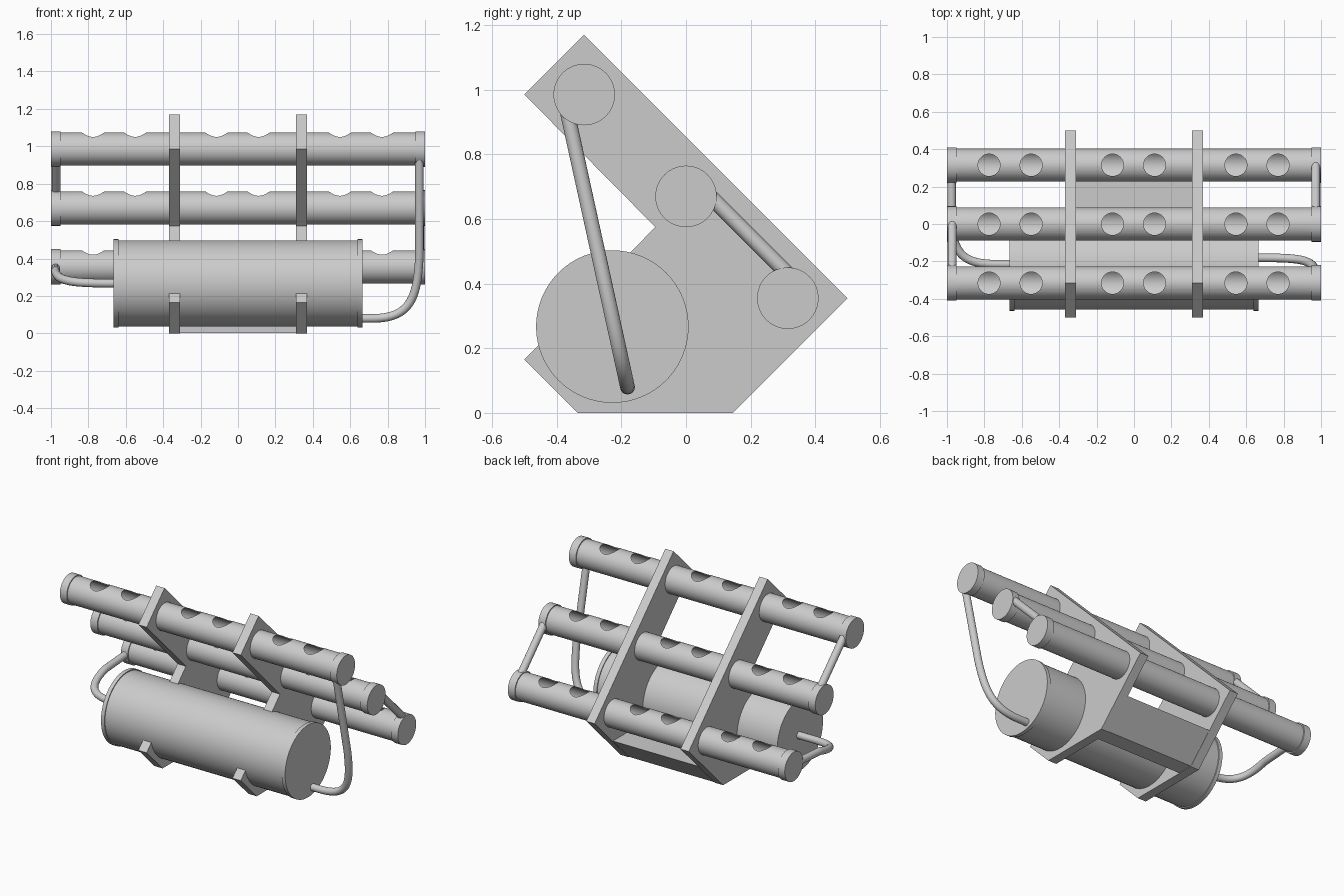
import bpy, bmesh, math
from mathutils import Matrix, Vector

if "Cube" in bpy.data.objects:
    bpy.data.objects.remove(bpy.data.objects["Cube"])


def add_mesh(name, bm):
    me = bpy.data.meshes.new(name)
    bm.to_mesh(me)
    bm.free()
    ob = bpy.data.objects.new(name, me)
    bpy.context.collection.objects.link(ob)
    return ob


def activate(ob):
    bpy.ops.object.select_all(action='DESELECT')
    ob.select_set(True)
    bpy.context.view_layer.objects.active = ob


def smooth(ob):
    activate(ob)
    bpy.ops.object.shade_smooth_by_angle(angle=math.radians(35))
    return ob


def cylinder_x(name, x0, x1, y, z, r):
    bm = bmesh.new()
    bmesh.ops.create_cone(bm, cap_ends=True, segments=64, radius1=r, radius2=r, depth=x1 - x0,
                          matrix=Matrix.Rotation(math.pi / 2, 4, 'Y'))
    ob = add_mesh(name, bm)
    ob.location = ((x0 + x1) / 2, y, z)
    return ob


def prism_x(name, profile, x0, x1):
    bm = bmesh.new()
    face = bm.faces.new([bm.verts.new((x0, y, z)) for y, z in profile])
    ext = bmesh.ops.extrude_face_region(bm, geom=[face])
    bmesh.ops.translate(bm, vec=(x1 - x0, 0, 0),
                        verts=[v for v in ext['geom'] if isinstance(v, bmesh.types.BMVert)])
    bmesh.ops.recalc_face_normals(bm, faces=bm.faces)
    return add_mesh(name, bm)


def cut(ob, cutter):
    activate(ob)
    mod = ob.modifiers.new("cut", 'BOOLEAN')
    mod.operation, mod.solver, mod.object = 'DIFFERENCE', 'EXACT', cutter
    bpy.ops.object.modifier_apply(modifier=mod.name)
    bpy.data.objects.remove(cutter)


def pipe(name, pts, r):
    # each point is (handle-left, position, handle-right) or a plain position
    cu = bpy.data.curves.new(name, 'CURVE')
    cu.dimensions = '3D'
    cu.bevel_depth, cu.bevel_resolution = r, 6
    cu.resolution_u, cu.use_fill_caps = 16, True
    sp = cu.splines.new('BEZIER')
    sp.bezier_points.add(len(pts) - 1)
    for bp, (hl, co, hr) in zip(sp.bezier_points, pts):
        bp.handle_left_type = bp.handle_right_type = 'FREE'
        bp.handle_left, bp.co, bp.handle_right = hl, co, hr
    ob = bpy.data.objects.new(name, cu)
    bpy.context.collection.objects.link(ob)
    activate(ob)
    bpy.ops.object.convert(target='MESH')
    return smooth(bpy.context.object)


def straight(name, a, b, r):
    a, b = Vector(a), Vector(b)
    m1, m2 = a.lerp(b, 1 / 3), a.lerp(b, 2 / 3)
    return pipe(name, [(a, a, m1), (m2, b, b)], r)


# Hollow growing tube with six planting holes, shared by three rows
tube = cylinder_x("growing_tube_1", -0.97, 0.97, 0, 0, 0.088)
cut(tube, cylinder_x("bore", -0.96, 0.96, 0, 0, 0.083))
bm = bmesh.new()
for x in (-0.775, -0.55, -0.115, 0.11, 0.545, 0.77):
    bmesh.ops.create_cone(bm, cap_ends=True, segments=40, radius1=0.059, radius2=0.059,
                          depth=0.2, matrix=Matrix.Translation((x, 0, 0.1)))
cut(tube, add_mesh("holes", bm))
smooth(tube)

rows = [(-0.315, 0.985), (0, 0.67), (0.315, 0.355)]
for i, (y, z) in enumerate(rows):
    ob = tube
    if i:
        ob = bpy.data.objects.new(f"growing_tube_{i + 1}", tube.data)
        bpy.context.collection.objects.link(ob)
    ob.location = (0, y, z)
    # Tube end caps
    for side, x0 in (("left", -1), ("right", 0.95)):
        smooth(cylinder_x(f"tube_cap_{i + 1}_{side}", x0, x0 + 0.05, y, z, 0.095))

# Water tank with end rims
smooth(cylinder_x("tank", -0.65, 0.65, -0.228, 0.267, 0.23))
for side, x0 in (("left", -0.665), ("right", 0.64)):
    smooth(cylinder_x(f"tank_rim_{side}", x0, x0 + 0.025, -0.228, 0.267, 0.236))

# Two side plates holding tubes and tank
plate = [(-0.5, 0.985), (-0.315, 1.17), (0.5, 0.355), (0.145, 0), (-0.335, 0),
         (-0.5, 0.165), (-0.095, 0.575)]
for side, x0 in (("left", -0.37), ("right", 0.31)):
    prism_x(f"side_plate_{side}", plate, x0, x0 + 0.06)

# Box joining the plates at the lower back
prism_x("base_box", [(0.04, 0.003), (0.145, 0.003), (0.312, 0.17), (0.04, 0.17)], -0.31, 0.31)

# Connectors between neighbouring tubes
straight("connector_upper", (-0.972, -0.24, 0.985), (-0.972, 0.0, 0.745), 0.024)
straight("connector_lower", (0.972, 0.075, 0.67), (0.972, 0.315, 0.43), 0.024)


# Supply pipe from tank up to the top tube, lying in one tilted plane
def tilt(x, z):
    return (x, -0.365 + (0.92 - z) * 0.219, z)


pipe("supply_pipe", [
    (tilt(0.64, 0.08), tilt(0.64, 0.08), tilt(0.68, 0.08)),
    (tilt(0.68, 0.08), tilt(0.72, 0.08), tilt(0.93, 0.08)),
    (tilt(0.96, 0.2), tilt(0.97, 0.42), tilt(0.97, 0.6)),
    (tilt(0.97, 0.75), tilt(0.97, 0.93), tilt(0.97, 0.93))], 0.023)

# Return pipe from the bottom tube to the tank
pipe("return_pipe", [
    ((-0.975, 0.25, 0.35), (-0.975, 0.25, 0.35), (-0.975, 0.17, 0.345)),
    ((-0.975, 0.1, 0.34), (-0.975, 0.02, 0.335), (-0.975, -0.2, 0.275)),
    ((-0.86, -0.215, 0.27), (-0.72, -0.215, 0.268), (-0.69, -0.215, 0.268)),
    ((-0.67, -0.215, 0.268), (-0.64, -0.215, 0.268), (-0.64, -0.215, 0.268))], 0.023)
